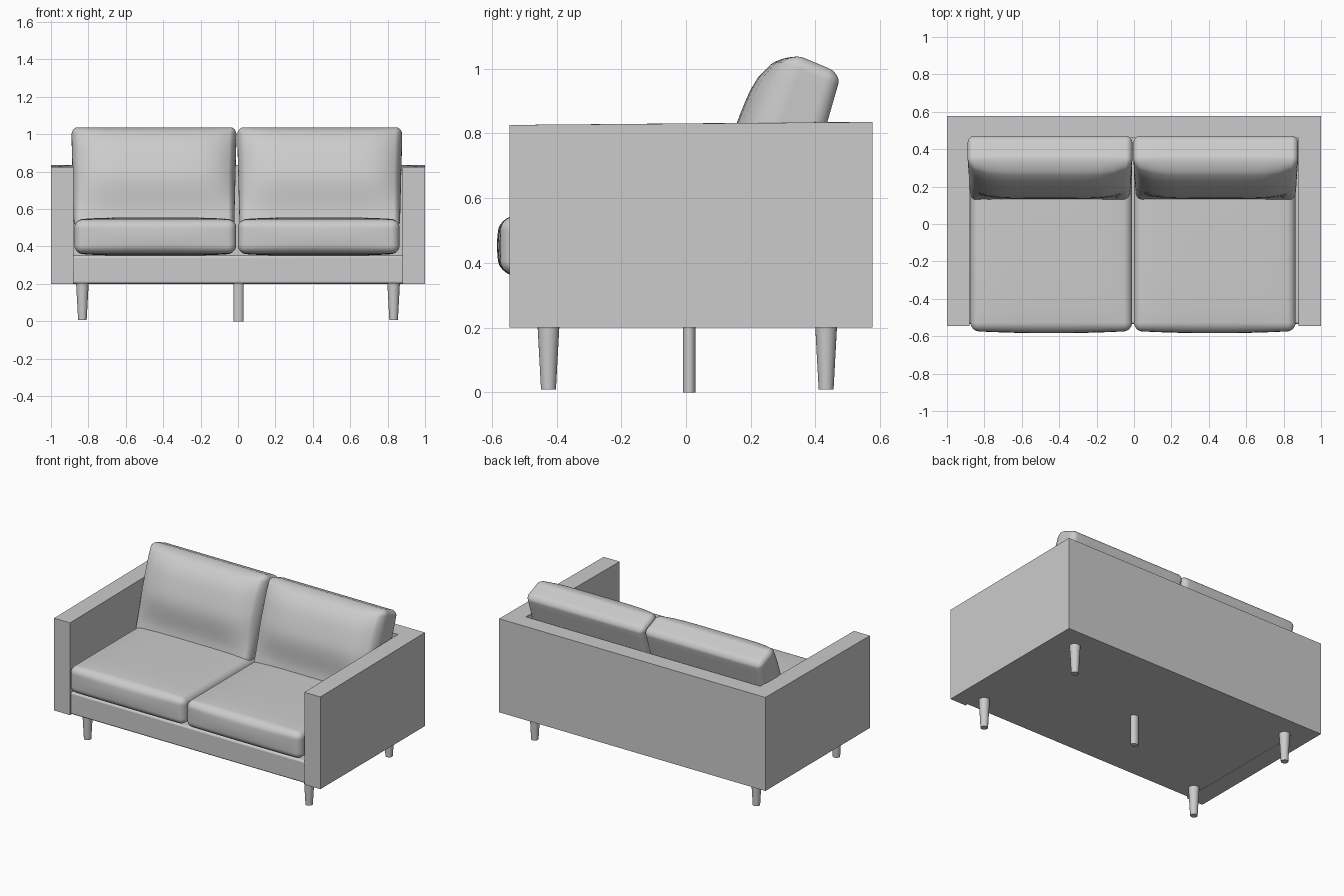
import bpy, bmesh, math
from mathutils import Vector

if "Cube" in bpy.data.objects:
    bpy.data.objects.remove(bpy.data.objects["Cube"])

grey = bpy.data.materials.new("soft grey")
grey.diffuse_color = (0.6, 0.6, 0.6, 1)
grey.use_nodes = True
grey.node_tree.nodes["Principled BSDF"].inputs["Base Color"].default_value = grey.diffuse_color


def make(name, bm, angle=35):
    bmesh.ops.recalc_face_normals(bm, faces=bm.faces)
    me = bpy.data.meshes.new(name)
    bm.to_mesh(me)
    bm.free()
    ob = bpy.data.objects.new(name, me)
    bpy.context.collection.objects.link(ob)
    me.materials.append(grey)
    bpy.ops.object.select_all(action='DESELECT')
    ob.select_set(True)
    bpy.context.view_layer.objects.active = ob
    bpy.ops.object.shade_smooth_by_angle(angle=math.radians(angle))
    return ob


def cushion(name, half, radius, shape):
    """Rounded box with a fine grid, remapped by a shape function."""
    bm = bmesh.new()
    bmesh.ops.create_cube(bm, size=2)
    bmesh.ops.subdivide_edges(bm, edges=bm.edges[:], cuts=19, use_grid_fill=True)

    def spread(t, h):
        a = abs(t)
        if a <= 0.6:
            d = a / 0.6 * (h - radius)
        else:
            d = h - radius + radius * math.tan((a - 0.6) / 0.4 * math.pi / 4)
        return math.copysign(d, t)

    for v in bm.verts:
        p = Vector([spread(v.co[i], half[i]) for i in range(3)])
        core = Vector([max(-half[i] + radius, min(half[i] - radius, p[i])) for i in range(3)])
        d = p - core
        if d.length > 1e-6:
            p = core + d.normalized() * radius
        v.co = shape(p)
    return make(name, bm, 60)


# U-shaped shell: both arms and the back in one piece
bm = bmesh.new()
plan = [(-1, -0.545), (-0.88, -0.545), (-0.88, 0.46), (0.88, 0.46),
        (0.88, -0.545), (1, -0.545), (1, 0.577), (-1, 0.577)]
low = [bm.verts.new((x, y, 0.2)) for x, y in plan]
top = [bm.verts.new((x, y, 0.826 if y < 0 else 0.835)) for x, y in plan]
n = len(plan)
for i in range(n):
    j = (i + 1) % n
    bm.faces.new((low[i], low[j], top[j], top[i]))
for ring in (low, top):
    for quad in ((0, 1, 2, 7), (2, 3, 6, 7), (3, 4, 5, 6)):
        bm.faces.new([ring[k] for k in quad])
weight = bm.edges.layers.float.new("bevel_weight_edge")
for e in bm.edges:
    a, b = (v.co for v in e.verts)
    if e.calc_face_angle(0) < 0.3:
        continue
    if max(a.y, b.y) < -0.5:
        e[weight] = 1.0
    elif min(a.z, b.z) > 0.8:
        e[weight] = 0.5
    else:
        e[weight] = 0.2
shell = make("arms_and_back", bm)
bevel = shell.modifiers.new("soft edges", 'BEVEL')
bevel.limit_method = 'WEIGHT'
bevel.width = 0.03
bevel.segments = 4

# Base between the arms, with the front rail
bm = bmesh.new()
bmesh.ops.create_cube(bm, size=1)
for v in bm.verts:
    v.co = Vector((v.co.x * 1.78, -0.01 + v.co.y * 1.05, 0.276 + v.co.z * 0.15))
base = make("base", bm)
bevel = base.modifiers.new("soft edges", 'BEVEL')
bevel.width = 0.012
bevel.segments = 3

SEAT = (0.432, 0.51, 0.098)
BACK = (0.435, 0.07, 0.26)


def seat_shape(cx):
    def f(p):
        u, v, w = (p[i] / SEAT[i] for i in range(3))
        z = 0.453 + p.z + 0.012 * w * (1 - u ** 4) * (1 - v ** 4) - 0.008 * w
        y = -0.062 + p.y - 0.012 * (1 - u * u) * (v < 0) * v * v * (1 - w * w)
        return Vector((cx + p.x, y, z))
    return f


def back_shape(cx):
    # wedge section leaning backwards, with a domed front
    fb, ft, bt, bb = ((0.115, 0.5), (0.325, 1.05), (0.48, 0.985), (0.34, 0.5))

    def f(p):
        u, s, w = (p[i] / BACK[i] for i in range(3))
        a, b = (s + 1) / 2, (w + 1) / 2
        y, z = ((1 - b) * ((1 - a) * fb[i] + a * bb[i]) +
                b * ((1 - a) * ft[i] + a * bt[i]) for i in range(2))
        k = max(0, min(1, (z - 0.52) / 0.3))
        puff = k * k * (3 - 2 * k) * max(0, 1 - w ** 6) * max(0, 1 - u ** 6)
        y -= 0.085 * puff * (1 - a)
        return Vector((cx + p.x * (1 + 0.015 * w), y, z))
    return f


for side, seat_x, back_x in (("left", -0.442, -0.449), ("right", 0.432, 0.437)):
    cushion(side + "_seat_cushion", SEAT, 0.045, seat_shape(seat_x))
    cushion(side + "_back_cushion", BACK, 0.035, back_shape(back_x))


def leg(name, x, y, r_low, r_high, z_low, stretch=1.0):
    bm = bmesh.new()
    h = 0.21 - z_low
    bmesh.ops.create_cone(bm, cap_ends=True, segments=24, radius1=r_low,
                          radius2=r_high, depth=h)
    for v in bm.verts:
        v.co = Vector((x + v.co.x * stretch, y + v.co.y, z_low + h / 2 + v.co.z))
    make(name, bm)


# Tapered corner legs and a straight middle support
for sx, sn in ((-1, "left"), (1, "right")):
    for y, yn in ((-0.425, "front"), (0.433, "back")):
        leg(f"{yn}_{sn}_leg", sx * 0.832, y, 0.023, 0.034, 0.008)
leg("middle_leg", 0.003, 0.01, 0.02, 0.02, 0.0, 1.35)
